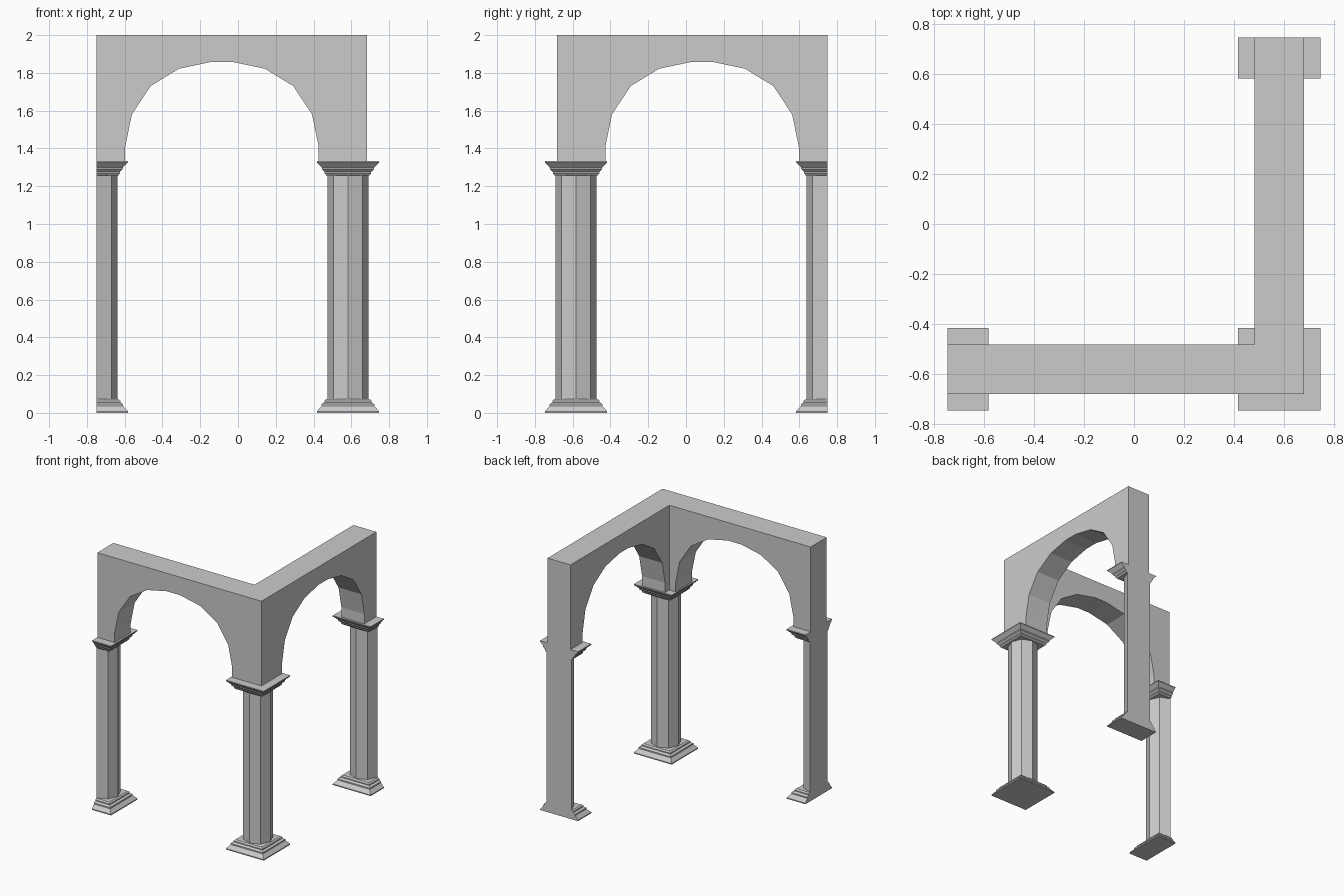
import bpy, bmesh, math

if "Cube" in bpy.data.objects:
    bpy.data.objects.remove(bpy.data.objects["Cube"])

# Helper for mirroring across the diagonal plane x + y = 0
mirror = bpy.data.objects.new("diagonal_mirror", None)
mirror.rotation_euler.z = math.radians(45)
mirror.hide_render = True
bpy.context.collection.objects.link(mirror)


def add_object(name, bm, mirrored):
    mesh = bpy.data.meshes.new(name)
    bm.to_mesh(mesh)
    bm.free()
    obj = bpy.data.objects.new(name, mesh)
    bpy.context.collection.objects.link(obj)
    if mirrored:
        mod = obj.modifiers.new("Mirror", 'MIRROR')
        mod.mirror_object = mirror
        mod.use_clip = True
    return obj


def stack(name, sides, profile, x, y, half):
    """Polygon rings following a (half width, z) profile; optionally cut in half."""
    bm = bmesh.new()
    square = sides == 4
    turn = math.pi / 4 if square else 0
    scale = math.sqrt(2) if square else 1
    rings = []
    for w, z in profile:
        rings.append([bm.verts.new((x + w * scale * math.cos(turn + math.tau * i / sides),
                                    y + w * scale * math.sin(turn + math.tau * i / sides), z))
                      for i in range(sides)])
    for a, b in zip(rings, rings[1:]):
        for i in range(sides):
            j = (i + 1) % sides
            bm.faces.new((a[i], a[j], b[j], b[i]))
    bm.faces.new(rings[0][::-1])
    bm.faces.new(rings[-1])
    bm.normal_update()
    if half:
        bmesh.ops.bisect_plane(bm, geom=bm.verts[:] + bm.edges[:] + bm.faces[:], dist=1e-4,
                               plane_co=(x, y, 0), plane_no=(1, 0, 0), clear_inner=True)
        bmesh.ops.holes_fill(bm, edges=[e for e in bm.edges if e.is_boundary], sides=0)
    bmesh.ops.recalc_face_normals(bm, faces=bm.faces[:])
    add_object(name, bm, half)


# Moulding profiles
BASE = [(.165, 0), (.165, .008), (.14, .036), (.14, .046), (.125, .056), (.125, .064), (.115, .073)]
SHAFT = [(.109, .07), (.109, 1.26)]
CAPITAL = [(.115, 1.258), (.123, 1.268), (.123, 1.276), (.138, 1.29),
           (.138, 1.299), (.163, 1.324), (.165, 1.326), (.165, 1.333)]

# Columns: full one at the corner, half ones at the open ends
for label, x, half in (("corner", .582, False), ("end", -.748, True)):
    stack(label + "_column_base", 4, BASE, x, -.582, half)
    stack(label + "_column_shaft", 8, SHAFT, x, -.582, half)
    stack(label + "_column_capital", 4, CAPITAL, x, -.582, half)

# Arched wall: outline with the opening, mitred at the corner
HALF_ARCH = [(.512, 1.333), (.512, 1.41), (.477, 1.58), (.378, 1.73), (.228, 1.822), (.057, 1.858)]
mid = -.085
arch = [(mid - d, z) for d, z in HALF_ARCH] + [(mid + d, z) for d, z in reversed(HALF_ARCH)]
outline = [(-.748, 2), (-.748, 1.333)] + arch + [(.682, 1.333), (.682, 2)]
bm = bmesh.new()
front, back = [[bm.verts.new((min(px, -y), y, pz)) for px, pz in outline] for y in (-.682, -.482)]
bm.faces.new(front)
bm.faces.new(back[::-1])
n = len(outline)
for i in range(n):
    j = (i + 1) % n
    if i != n - 2:  # the mitre joint stays open
        bm.faces.new((front[j], front[i], back[i], back[j]))
bm.normal_update()
bmesh.ops.triangulate(bm, faces=[f for f in bm.faces if len(f.verts) > 4], ngon_method='EAR_CLIP')
bmesh.ops.recalc_face_normals(bm, faces=bm.faces[:])
add_object("arched_wall", bm, True)
